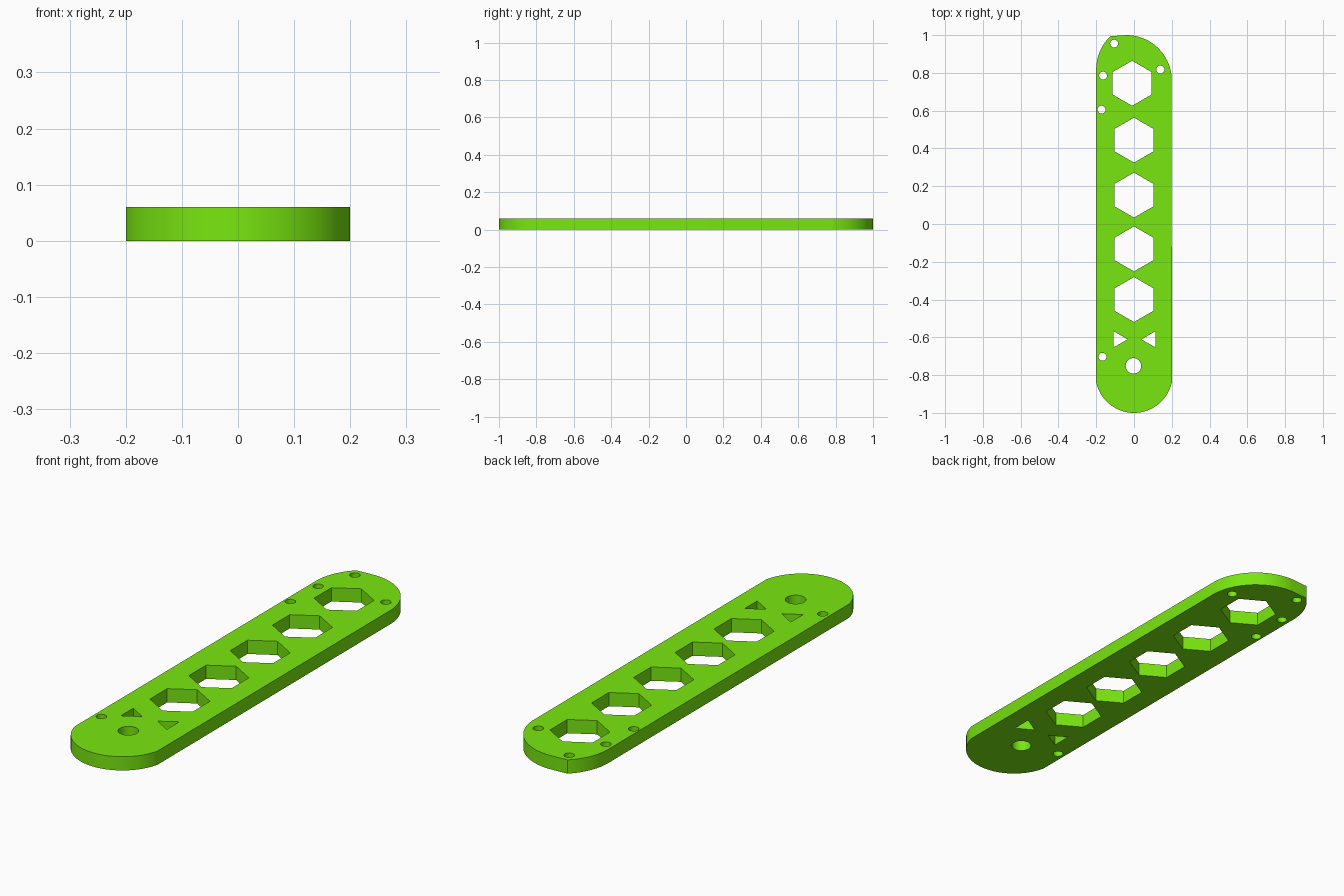
import bpy, bmesh
from math import sin, cos, radians, asin, acos, degrees

if "Cube" in bpy.data.objects:
    bpy.data.objects.remove(bpy.data.objects["Cube"])

THICK = 0.06


def arc(cx, cy, r, a0, a1, n):
    """Points along an arc, angles in degrees."""
    return [(cx + r * cos(radians(a0 + (a1 - a0) * i / n)),
             cy + r * sin(radians(a0 + (a1 - a0) * i / n))) for i in range(n + 1)]


def ring(cx, cy, r, n, start=0):
    """Closed regular polygon."""
    return arc(cx, cy, r, start, start + 360, n)[:-1]


# Outline: round lower end, asymmetric upper end with a short flat
low = degrees(asin(0.045 / 0.205))
left_start = degrees(acos(-0.165 / 0.24))
outline = arc(0, -0.795, 0.205, 180 + low, 360 - low, 32)
outline += arc(-0.04, 0.76, 0.24, 3, 90, 20)
outline += arc(0.04, 0.82, 0.24, left_start, 178, 12)
outline = [(max(-0.2, min(0.2, x)), min(1.0, y)) for x, y in outline]
loops = [outline]

# Row of hexagonal windows
for x, y in [(-0.01, 0.745), (0, 0.444), (0, 0.153), (0, -0.132), (0, -0.40)]:
    loops.append(ring(x, y, 0.119, 6, 30))

# Screw holes and pivot hole
for x, y in [(-0.105, 0.955), (0.14, 0.818), (-0.164, 0.786),
             (-0.172, 0.606), (-0.167, -0.703)]:
    loops.append(ring(x, y, 0.021, 24))
loops.append(ring(-0.003, -0.751, 0.041, 32))

# Pair of triangular holes pointing at each other
for s in (-1, 1):
    loops.append([(0.003 + s * 0.111, -0.567), (0.003 + s * 0.111, -0.653),
                  (0.003 + s * 0.037, -0.611)])

# Plate: filled, extruded curve
curve = bpy.data.curves.new("perforated_plate", 'CURVE')
curve.dimensions = '2D'
curve.fill_mode = 'BOTH'
curve.extrude = THICK / 2
for pts in loops:
    spline = curve.splines.new('POLY')
    spline.points.add(len(pts) - 1)
    for p, (x, y) in zip(spline.points, pts):
        p.co = (x, y, 0, 1)
    spline.use_cyclic_u = True
plate = bpy.data.objects.new("perforated_plate", curve)
bpy.context.collection.objects.link(plate)
bpy.context.view_layer.objects.active = plate
plate.select_set(True)
bpy.ops.object.convert(target='MESH')
plate = bpy.context.view_layer.objects.active

# Weld the caps to the walls and stand on the ground
bm = bmesh.new()
bm.from_mesh(plate.data)
bmesh.ops.remove_doubles(bm, verts=bm.verts, dist=1e-5)
bmesh.ops.translate(bm, verts=bm.verts, vec=(0, 0, THICK / 2))
bmesh.ops.recalc_face_normals(bm, faces=bm.faces)
bm.to_mesh(plate.data)
bm.free()

mat = bpy.data.materials.new("bright_green")
mat.diffuse_color = (0.19, 0.8, 0.005, 1)
mat.use_nodes = True
mat.node_tree.nodes["Principled BSDF"].inputs["Base Color"].default_value = mat.diffuse_color
plate.data.materials.clear()
plate.data.materials.append(mat)
bpy.ops.object.shade_smooth_by_angle(angle=radians(25))
